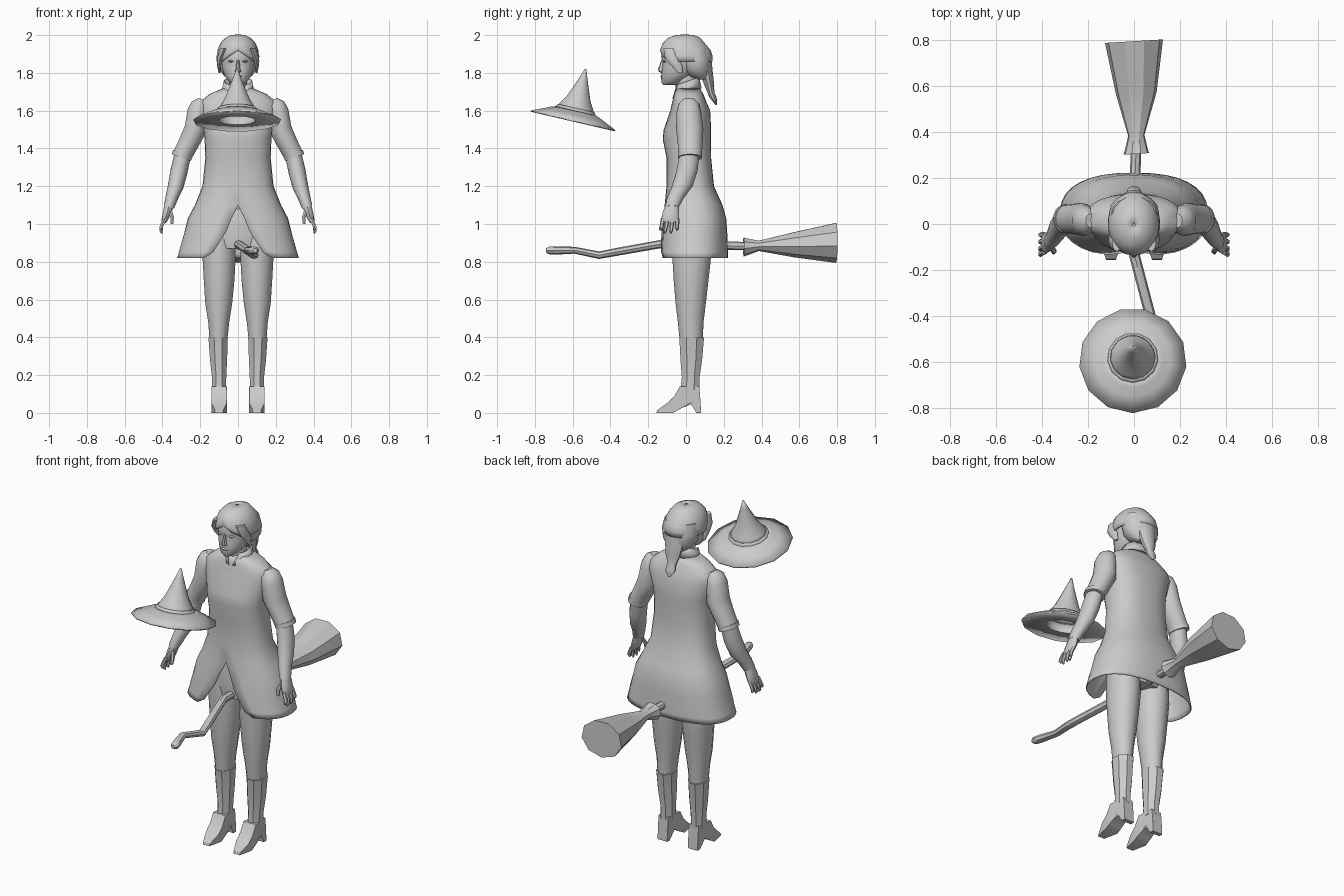
import bpy, bmesh, math
from mathutils import Matrix, Vector

grey = bpy.data.materials.new("plain grey")
grey.diffuse_color = (0.6, 0.6, 0.6, 1)


def finish(bm, name, angle=40, thick=0):
    bmesh.ops.remove_doubles(bm, verts=bm.verts, dist=0.0003)
    bmesh.ops.recalc_face_normals(bm, faces=bm.faces)
    me = bpy.data.meshes.new(name)
    bm.to_mesh(me)
    bm.free()
    me.materials.append(grey)
    for p in me.polygons:
        p.use_smooth = True
    me.set_sharp_from_angle(angle=math.radians(angle))
    ob = bpy.data.objects.new(name, me)
    bpy.context.scene.collection.objects.link(ob)
    if thick:
        mod = ob.modifiers.new("thickness", 'SOLIDIFY')
        mod.thickness, mod.offset = thick, 0
    return ob


def loft(name, rings, n=12, axis='z', power=1, gaps=None, caps=True,
         sx=0, sy=0, angle=40, thick=0, turn=0):
    """Ring = (level, centre a, centre b, radius a, radius b); gaps open the front."""
    bm = bmesh.new()
    loops = []
    for i, (lv, ca, cb, ra, rb) in enumerate(rings):
        gap = math.asin(min(gaps[i] / ra, 1)) if gaps else 0
        loop = []
        for k in range(n + (1 if gaps else 0)):
            t = gap + (2 * math.pi - 2 * gap) * k / n + turn
            s, c = math.sin(t), -math.cos(t)
            a = ca + ra * math.copysign(abs(s) ** power, s)
            b = cb + rb * math.copysign(abs(c) ** power, c)
            h = lv + sx * (a - ca) + sy * (b - cb)
            loop.append(bm.verts.new((a, b, h) if axis == 'z' else (a, h, b)))
        loops.append(loop)
    for p, q in zip(loops, loops[1:]):
        m = len(p)
        for k in range(m - 1 if gaps else m):
            j = (k + 1) % m
            bm.faces.new((p[k], p[j], q[j], q[k]))
    if caps and not gaps:
        bm.faces.new(loops[0])
        bm.faces.new(loops[-1])
    return finish(bm, name, angle, thick)


def span(z, rx, front, back):
    return (z, 0, (front + back) / 2, rx, (back - front) / 2)


# Dress: bodice and flared skirt with a slit at the front
dress = [span(*r) for r in (
    (1.72, .07, -.045, .07), (1.685, .15, -.06, .09), (1.645, .2, -.07, .105),
    (1.6, .205, -.08, .125), (1.5, .18, -.115, .13), (1.45, .174, -.12, .13),
    (1.35, .17, -.10, .13), (1.2, .185, -.10, .145), (1.1, .225, -.11, .19),
    (1.03, .262, -.12, .21), (.96, .28, -.128, .215), (.9, .297, -.135, .218),
    (.85, .31, -.138, .22), (.82, .32, -.14, .22))]
loft("dress", dress, 28, power=.82, thick=.006,
     gaps=[0] * 9 + [.022, .045, .08, .11, .16])
loft("collar", [(1.69, 0, .005, .085, .075), (1.755, 0, .005, .074, .062)], 16,
     gaps=[.01, .04], sy=.35, thick=.006)
loft("neck", [(1.66, 0, .01, .06, .06), (1.73, 0, .0, .048, .055),
              (1.82, 0, -.005, .05, .055)], 12)
loft("hips", [(1.08, 0, .04, .17, .1), (.95, 0, .035, .185, .115),
              (.87, 0, .03, .15, .1)], 16)

for side, s in (("left", 1), ("right", -1)):
    def limb(name, rings, n=12, slope=0, **kw):
        loft(side + "_" + name, [(z, s * x, y, rx, ry) for z, x, y, rx, ry in rings],
             n, sx=s * slope, **kw)

    # Arm
    limb("sleeve", [(1.66, .19, .015, .02, .03), (1.635, .2, .015, .045, .055),
                    (1.59, .213, .015, .055, .066), (1.5, .226, .02, .057, .072),
                    (1.43, .26, .022, .053, .066), (1.36, .296, .022, .05, .062)],
         14, slope=.35)
    limb("cuff", [(1.375, .292, .022, .053, .064), (1.352, .3, .022, .052, .064)],
         14, slope=.35)
    limb("forearm", [(1.38, .29, .02, .042, .052), (1.28, .312, .005, .044, .056),
                     (1.2, .33, -.02, .04, .055), (1.14, .35, -.055, .032, .045),
                     (1.09, .366, -.075, .027, .038)], slope=.3)
    limb("palm", [(1.1, .364, -.074, .026, .036), (1.06, .375, -.08, .024, .044),
                  (1.02, .388, -.084, .018, .048), (1.005, .392, -.084, .01, .044)], 10)
    for i, (y0, y1, tip) in enumerate(((-.122, -.135, .965), (-.097, -.112, .95),
                                       (-.071, -.08, .95), (-.047, -.047, .965))):
        limb(f"finger_{i + 1}", [(1.03, .388, y0, .012, .012),
                                 (.99, .405, (y0 + y1) / 2, .011, .011),
                                 (tip + .01, .407, y1, .009, .009),
                                 (tip, .403, y1, .004, .004)], 6)
    limb("thumb", [(1.07, .36, -.1, .012, .014), (1.035, .348, -.118, .012, .012),
                   (1.0, .35, -.125, .008, .008)], 6)

    # Leg and boot
    limb("leg", [(.97, .1, .03, .085, .1), (.82, .1, .03, .09, .102),
                 (.7, .1, .027, .083, .092), (.58, .102, .025, .073, .08),
                 (.48, .102, .025, .057, .068), (.37, .104, .028, .047, .06)], 14)
    limb("boot_shaft", [(.4, .105, .03, .057, .072), (.39, .105, .03, .055, .07),
                        (.28, .103, .028, .049, .062), (.19, .1, .025, .041, .051),
                        (.12, .1, .022, .04, .055)], 8, turn=math.pi / 8, angle=35)
    bm = bmesh.new()
    outline = ((-.157, 0), (-.153, .014), (-.1, .052), (-.062, .088), (-.033, .14),
               (.07, .14), (.076, .07), (.08, 0), (.055, 0), (.05, .055),
               (.022, .055), (-.03, .022), (-.07, 0))
    sides = []
    for e in (-1, 1):
        sides.append([bm.verts.new((s * .1 + e * (.022 if y < -.15 else
                                                  .032 if y > .04 else .041), y, z))
                      for y, z in outline])
        bm.faces.new(sides[-1])
    for k in range(len(outline)):
        j = (k + 1) % len(outline)
        bm.faces.new((sides[0][k], sides[0][j], sides[1][j], sides[1][k]))
    bmesh.ops.triangulate(bm, faces=[f for f in bm.faces if len(f.verts) > 4])
    foot = finish(bm, side + "_boot_foot", 35)
    bevel = foot.modifiers.new("rounding", 'BEVEL')
    bevel.width, bevel.segments = .008, 2

    # Side lock of hair and eye
    limb("hair_lock", [(1.93, .075, -.085, .02, .035), (1.88, .095, -.075, .015, .035),
                       (1.84, .1, -.05, .011, .03), (1.8, .098, -.03, .005, .012)], 8)
    limb("eye", [(1.868, .036, -.112, .006, .006), (1.862, .036, -.113, .017, .012),
                 (1.854, .036, -.112, .006, .006)], 8)

# Head
loft("face", [(1.735, 0, -.09, .022, .03), (1.75, 0, -.072, .046, .058),
              (1.785, 0, -.05, .072, .08), (1.83, 0, -.032, .086, .096),
              (1.86, 0, -.027, .089, .097), (1.885, 0, -.025, .091, .107),
              (1.94, 0, -.01, .085, .1), (1.97, 0, 0, .06, .07)], 18)
loft("nose", [(1.87, 0, -.122, .007, .008), (1.82, 0, -.128, .012, .02),
              (1.807, 0, -.125, .017, .019), (1.8, 0, -.12, .01, .01)], 8)
loft("lips", [(1.79, 0, -.122, .01, .01), (1.782, 0, -.122, .024, .014),
              (1.775, 0, -.12, .024, .011), (1.766, 0, -.121, .012, .012)], 8)

# Hair: cap open over the face, back mass and ponytail
loft("hair_cap", [(2.0, 0, -.005, .005, .006), (1.995, 0, -.005, .04, .05),
                  (1.982, 0, -.01, .066, .083), (1.955, 0, -.012, .09, .108),
                  (1.92, 0, -.004, .104, .13), (1.89, 0, 0, .109, .136),
                  (1.86, 0, .002, .11, .134)], 20,
     gaps=[0, 0, 0, 0, 0, .045, .085], thick=.008)
loft("hair_back", [(1.93, 0, .04, .098, .08), (1.87, 0, .05, .109, .085),
                   (1.82, 0, .055, .1, .08), (1.785, 0, .065, .075, .06),
                   (1.765, 0, .09, .045, .035)], 16)
loft("ponytail", [(1.87, 0, .09, .07, .045), (1.8, 0, .108, .058, .034),
                  (1.74, 0, .122, .045, .027), (1.695, 0, .132, .026, .018),
                  (1.67, 0, .143, .032, .019), (1.65, 0, .152, .026, .012),
                  (1.63, 0, .16, .008, .004)], 10)

# Hat: brim, band and hollow crown, tilted toward the front
tilt = Matrix.Translation(Vector((-.005, -.595, 1.545))) @ Matrix.Rotation(
    math.radians(-13.1), 4, 'X')
for name, prof, thick in (
        ("hat_brim", ((0, .233), (.03, .165), (.046, .13), (.055, .1)), .006),
        ("hat_band", ((.046, .112), (.068, .1)), .006),
        ("hat_crown", ((.05, .105), (.08, .088), (.12, .064), (.18, .04),
                       (.235, .019), (.283, .002)), .004)):
    ob = loft(name, [(z, 0, 0, r, r) for z, r in prof], 13, caps=False, thick=thick)
    ob.data.transform(tilt)
# Flat underside of the brim
under = loft("hat_underside", [(-.002, 0, 0, .232, .232), (.004, 0, 0, .1, .1),
                               (.05, 0, 0, .098, .098)], 13, caps=False, thick=.003)
under.data.transform(tilt)

# Broom: crooked handle and flared bristles
loft("broom_handle", [(-.74, .09, .86, .012, .012), (-.725, .088, .86, .024, .02),
                      (-.69, .08, .86, .026, .022), (-.59, .05, .861, .021, .018),
                      (-.46, .085, .835, .024, .02), (-.38, .066, .85, .024, .021),
                      (-.14, .003, .893, .024, .022), (.05, .0, .89, .023, .022),
                      (.22, .005, .885, .023, .022), (.35, .01, .883, .023, .022)],
     8, axis='y')
loft("broom_bristles", [(.305, .01, .88, .057, .052), (.325, .01, .88, .05, .046),
                        (.385, .01, .885, .036, .028), (.57, .01, .892, .09, .068),
                        (.795, 0, .903, .128, .109)],
     9, axis='y', sx=.06, angle=30)
